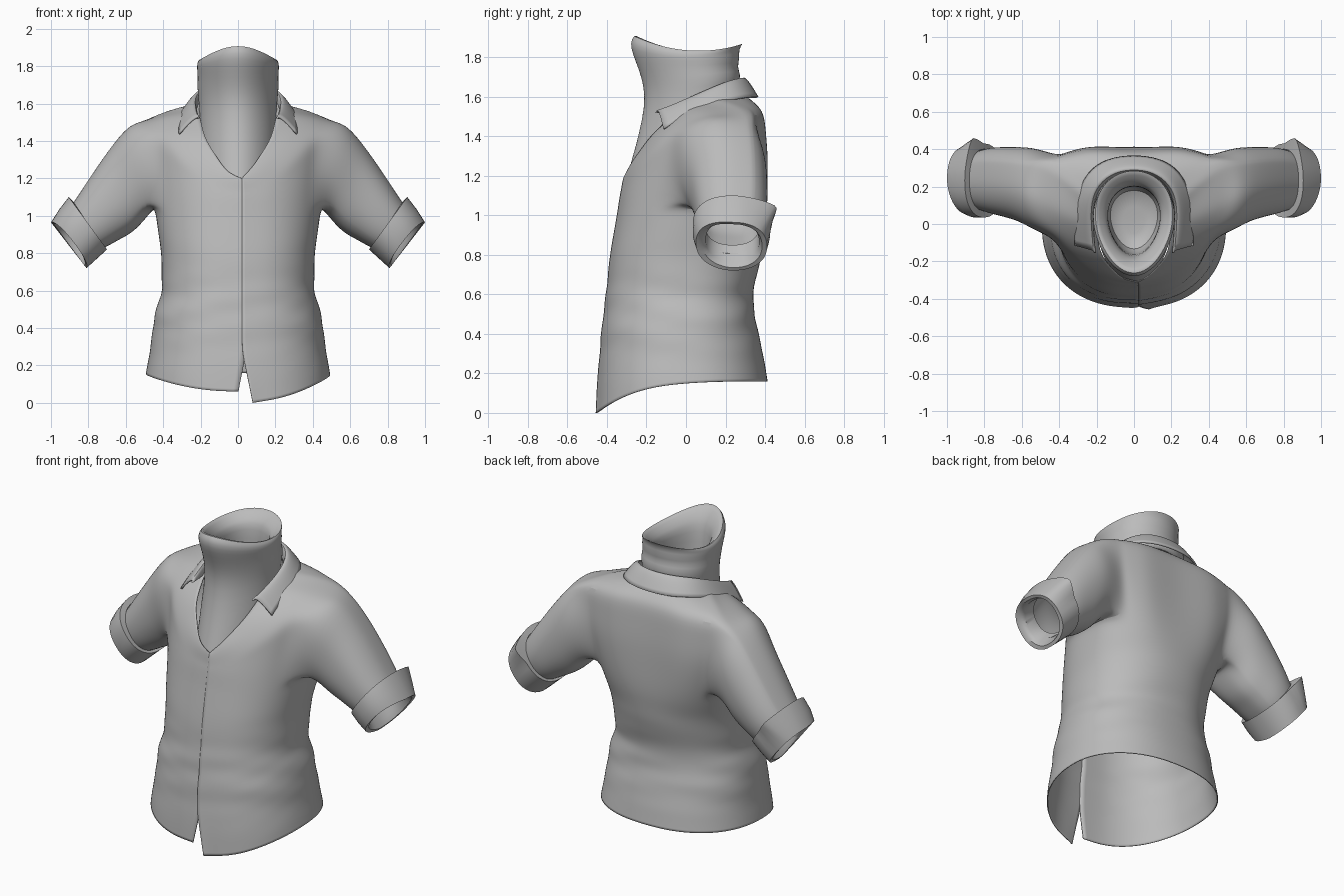
import bpy, bmesh, math
from mathutils import Vector

if "Cube" in bpy.data.objects:
    bpy.data.objects.remove(bpy.data.objects["Cube"])

cloth = bpy.data.materials.new("grey_cloth")
cloth.diffuse_color = (0.5, 0.5, 0.5, 1)
cloth.use_nodes = True
cloth.node_tree.nodes["Principled BSDF"].inputs["Base Color"].default_value = cloth.diffuse_color


def lerp(a, b, t):
    return a + (b - a) * t


def table(keys, v):
    """Linear lookup in rows of (key, values...)."""
    v = min(max(v, keys[0][0]), keys[-1][0])
    for lo, hi in zip(keys, keys[1:]):
        if v <= hi[0]:
            t = (v - lo[0]) / (hi[0] - lo[0])
            return [lerp(p, q, t) for p, q in zip(lo[1:], hi[1:])]


def spow(v, e):
    return math.copysign(abs(v) ** e, v)


def loft(bm, rings, closed=True, skip=lambda r, i: False):
    rows = [[bm.verts.new(p) for p in ring] for ring in rings]
    n = len(rows[0])
    for r in range(len(rows) - 1):
        for i in range(n if closed else n - 1):
            if not skip(r, i):
                j = (i + 1) % n
                bm.faces.new((rows[r][i], rows[r][j], rows[r + 1][j], rows[r + 1][i]))
    return rows


def finish(bm, name, subsurf=0, thickness=0, angle=50):
    bmesh.ops.delete(bm, geom=[v for v in bm.verts if not v.link_faces], context='VERTS')
    bmesh.ops.recalc_face_normals(bm, faces=bm.faces)
    mesh = bpy.data.meshes.new(name)
    bm.to_mesh(mesh)
    bm.free()
    mesh.materials.append(cloth)
    ob = bpy.data.objects.new(name, mesh)
    bpy.context.collection.objects.link(ob)
    if subsurf:
        m = ob.modifiers.new("smooth", 'SUBSURF')
        m.levels = m.render_levels = subsurf
        m.boundary_smooth = 'PRESERVE_CORNERS'
    if thickness:
        m = ob.modifiers.new("thickness", 'SOLIDIFY')
        m.thickness = thickness
    bpy.ops.object.select_all(action='DESELECT')
    ob.select_set(True)
    bpy.context.view_layer.objects.active = ob
    bpy.ops.object.shade_smooth_by_angle(angle=math.radians(angle))
    return ob


# ---- Shirt body: height, half width, front y, back y, side y
TORSO = [(0.0, .50, -.452, .42, -.02), (.16, .495, -.445, .415, 0), (.3, .468, -.432, .392, 0),
         (.45, .453, -.42, .357, 0), (.6, .407, -.40, .337, 0), (.8, .412, -.38, .385, .02),
         (1.0, .44, -.345, .41, .06), (1.1, .455, -.33, .41, .09),
         (1.3, .485, -.285, .405, .13), (1.52, .50, -.225, .385, .15)]
# Neck opening: angle from the front, x, y, z
NECK = [(0, .02, -.312, 1.20), (25, .085, -.276, 1.27), (55, .175, -.175, 1.41), (80, .205, -.04, 1.53),
        (110, .205, .10, 1.60), (145, .14, .24, 1.61), (180, 0, .29, 1.61)]
N = 36


def front_weight(phi, power):
    return ((1 + math.cos(math.radians(phi))) / 2) ** power


def torso_point(i, z):
    th = math.radians(-90 + 360 * i / N)
    a, yf, yb, yc = table(TORSO, z)
    c, s = math.cos(th), math.sin(th)
    # the back gets squarer and the chest rounder towards the shoulders
    sq = min(max((z - .85) / .4, 0), 1)
    c, s = spow(c, lerp(.87, .62 if s > 0 else 1, sq)), spow(s, lerp(.9, .33 if s > 0 else 1, sq))
    # soft folds around the waist
    w = max(0, 1 - abs(z - .5) / .28)
    k = 1 + .016 * w * math.sin(38 * z + 2.2 * math.sin(2 * th + .6))
    x, y = a * c * k, yc + (yb - yc if s > 0 else yc - yf) * s * k
    # shoulder blades
    if s > 0:
        y += .016 * sq * math.exp(-((abs(x) - .22) / .11) ** 2)
    # overlapping button edges that part near the hem
    gap = max(0, (.28 - z) / .28)
    if i == 0:
        x, y = lerp(.022, .08, gap), y - .005
    elif i == N:
        x = lerp(.045, -.01, gap)
    return Vector((x, y, z))


def phi_of(i):
    return 360 * min(i, N - i) / N


rings = []
LOW = 16
for k in range(LOW):
    ring = []
    for i in range(N + 1):
        hem = .16 - (.16 if i < N / 2 else .10) * front_weight(phi_of(i), 4)
        ring.append(torso_point(i, lerp(hem, .97, k / (LOW - 1))))
    rings.append(ring)
for z, zf in ((1.05, 1.0), (1.17, 1.04), (1.29, 1.07), (1.41, 1.10), (1.52, 1.13)):
    rings.append([torso_point(i, lerp(z, zf, front_weight(phi_of(i), 5))) for i in range(N + 1)])
shoulder = rings[-1]
neck_edge = []
for i in range(N + 1):
    x, y, z = table(NECK, phi_of(i))
    neck_edge.append(Vector((x if i <= N / 2 else -x + .04 * (i == N), y, z)))
for t in (.33, .67, 1):
    rings.append([p.lerp(q, t) + Vector((0, 0, .015 * math.sin(math.pi * t)))
                  for p, q in zip(shoulder, neck_edge)])

ARM = range(6, 13)          # columns left open for the sleeve
bm = bmesh.new()
rows = loft(bm, rings, False, lambda r, i: LOW <= r < LOW + 4 and (i in ARM or N - 1 - i in ARM))


# ---- Sleeves, grown from the armholes
def arm_point(side, ring, ang, e=1.0):
    (tx, tz), (bx, bz), y0, y1 = ring
    s, c = spow(math.sin(ang), e), spow(math.cos(ang), e)
    return Vector((side * ((tx + bx) / 2 + (tx - bx) / 2 * s),
                   (y0 + y1) / 2 + (y1 - y0) / 2 * c, (tz + bz) / 2 + (tz - bz) / 2 * s))


SLEEVE = [((.575, 1.497), (.475, 1.00), -.04, .415), ((.66, 1.40), (.555, .905), .01, .42),
          ((.76, 1.258), (.63, .87), .035, .42), ((.85, 1.12), (.70, .83), .055, .415),
          ((.91, 1.03), (.77, .80), .08, .39)]
for side in (1, -1):
    cells = [(LOW, i) for i in range(6, 14)] + [(LOW + r, 13) for r in (1, 2, 3)]
    cells += [(LOW + 4, i) for i in range(13, 5, -1)] + [(LOW + r, 6) for r in (3, 2, 1)]
    prev = [rows[r][i if side > 0 else N - i] for r, i in cells]
    angs = [math.atan2((v.co.z - 1.27) / .22, (v.co.y - .15) / .22) for v in prev]
    for ring in SLEEVE:
        cur = [bm.verts.new(arm_point(side, ring, a, .9)) for a in angs]
        for j in range(len(cur)):
            k = (j + 1) % len(cur)
            bm.faces.new((prev[j], prev[k], cur[k], cur[j]))
        prev = cur
finish(bm, "shirt_body", 2, .006, 60)

# ---- Rolled cuffs
CUFF = [((.88, 1.075), (.72, .835), .07, .40), ((.905, 1.10), (.70, .82), .035, .43),
        ((.955, 1.035), (.755, .77), .035, .425), ((1.0, .965), (.81, .72), .05, .41),
        ((.985, .955), (.822, .735), .08, .385), ((.95, .965), (.805, .765), .10, .37),
        ((.87, 1.04), (.74, .85), .10, .37)]
for side, name in ((1, "cuff_right"), (-1, "cuff_left")):
    bm = bmesh.new()
    cuff_rings = []
    for n, ring in enumerate(CUFF):
        pts = []
        for j in range(48):
            ang = 2 * math.pi * j / 48
            p = arm_point(side, ring, ang, .88)
            # loose corner of the folded cloth, and an opening turned to the front
            flap = max(0, 1 - abs(ang - .6) / .6) * (0, 1, .4, 0, 0, 0, 0)[n]
            cut = .03 * max(0, -math.cos(ang)) * (0, 0, .3, 1, 1, .6, 0)[n]
            pts.append(p + Vector((-.796 * cut * side, .06 * flap, .605 * cut)))
        cuff_rings.append(pts)
    loft(bm, cuff_rings)
    finish(bm, name, 0, 0, 45)

# ---- High neck: front z, back z, half width, front y, back y, dip at the sides
HIGH_NECK = [(1.10, 1.48, .20, -.325, .26, 0), (1.17, 1.51, .20, -.306, .26, 0),
             (1.27, 1.56, .205, -.278, .265, 0),
             (1.40, 1.60, .207, -.241, .27, 0), (1.56, 1.66, .207, -.207, .265, 0),
             (1.66, 1.71, .217, -.215, .28, 0), (1.74, 1.75, .212, -.24, .258, .01),
             (1.81, 1.80, .217, -.268, .275, .02), (1.87, 1.84, .217, -.285, .265, .04),
             (1.918, 1.875, .207, -.264, .295, .055), (1.90, 1.86, .185, -.235, .265, .055),
             (1.84, 1.82, .15, -.19, .22, .04), (1.78, 1.78, .135, -.17, .20, .02),
             (1.64, 1.64, .14, -.16, .20, 0), (1.50, 1.52, .14, -.15, .20, 0),
             (1.49, 1.51, .05, -.04, .08, 0)]
bm = bmesh.new()
neck_rings = []
for zf, zb, a, yf, yb, dip in HIGH_NECK:
    pts = []
    for j in range(40):
        th = 2 * math.pi * j / 40
        c, s = math.cos(th), math.sin(th)
        pts.append(Vector((a * c * (1 + .16 * s), lerp(yf, yb, (s + 1) / 2),
                           lerp(zf, zb, (s + 1) / 2) - dip * c * c)))
    neck_rings.append(pts)
neck_rows = loft(bm, neck_rings)
bm.faces.new(neck_rows[-1])
finish(bm, "high_neck", 1, 0, 60)

# ---- Folded collar: upper fold and lower edge of one half, mirrored
FOLD = [(.21, -.145, 1.54), (.224, 0, 1.605), (.224, .12, 1.66), (.187, .21, 1.70), (.10, .275, 1.715), (0, .288, 1.715)]
EDGE = [(.318, -.115, 1.44), (.318, 0, 1.51), (.312, .15, 1.565), (.25, .285, 1.60), (.14, .355, 1.60), (0, .372, 1.60)]


def both_halves(pts):
    return [Vector(p) for p in pts] + [Vector((-x, y, z)) for x, y, z in reversed(pts[:-1])]


fold, edge = both_halves(FOLD), both_halves(EDGE)
stand = [p + Vector((-.03 * p.x, -.01, -.02 if p.y < -.1 else -.09)) for p in fold]
middle = [p.lerp(q, .45) + Vector((0, 0, .014)) for p, q in zip(fold, edge)]
bm = bmesh.new()
loft(bm, [stand, fold, middle, edge], False)
finish(bm, "collar", 2, .01, 50)
